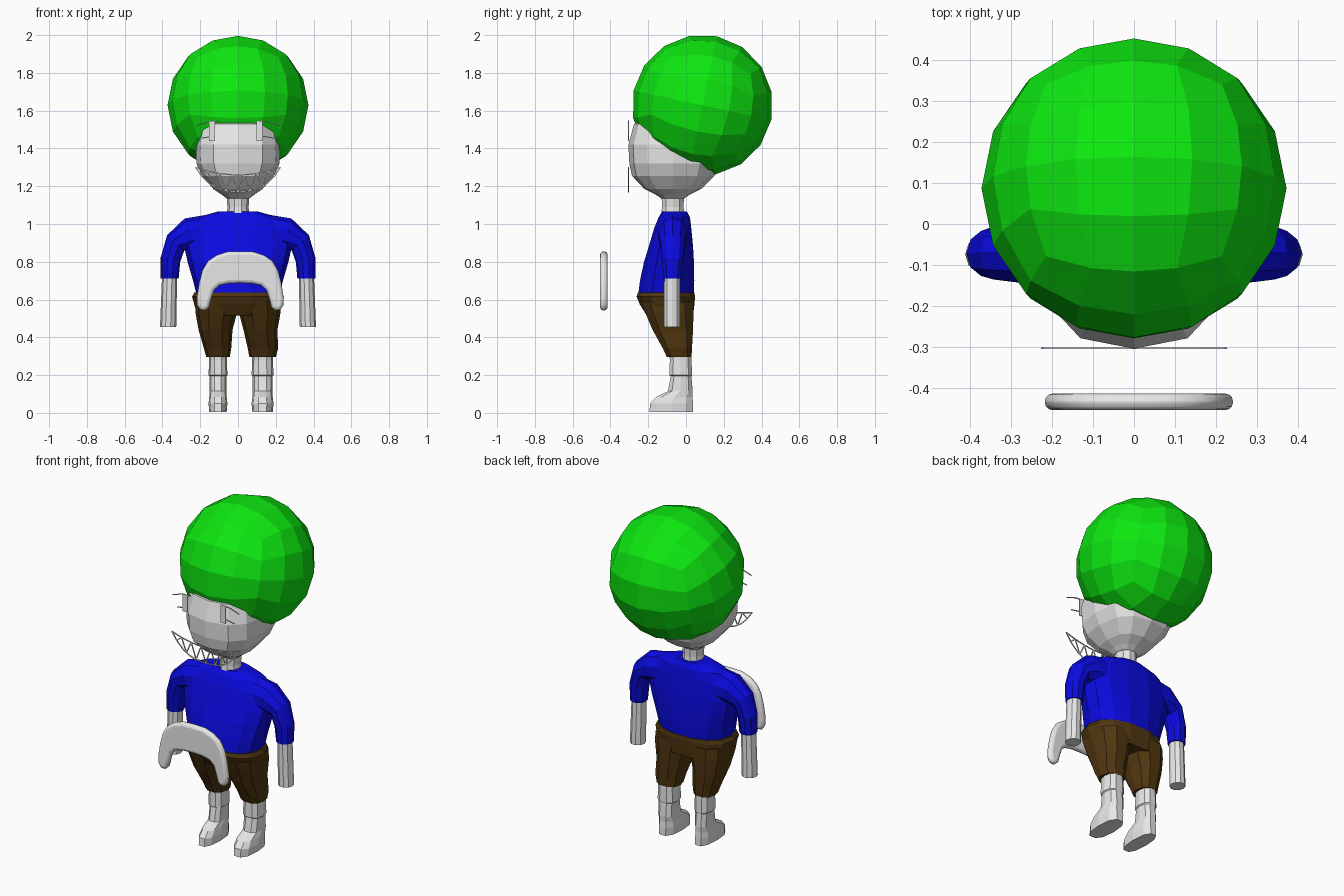
import bpy, bmesh, math
from mathutils import Matrix, Vector

cube = bpy.data.objects.get("Cube")
if cube:
    bpy.data.objects.remove(cube, do_unlink=True)


def material(name, rgb):
    m = bpy.data.materials.new(name)
    m.use_nodes = True
    m.diffuse_color = (*rgb, 1)
    m.node_tree.nodes["Principled BSDF"].inputs["Base Color"].default_value = (*rgb, 1)
    return m


GREEN = material("hair_green", (0.004, 0.8, 0.005))
BLUE = material("shirt_blue", (0.003, 0.003, 0.75))
BROWN = material("trouser_brown", (0.08, 0.036, 0.005))
GREY = material("pale_grey", (0.8, 0.8, 0.8))


def finish(name, bm, mat):
    bmesh.ops.recalc_face_normals(bm, faces=bm.faces)
    mesh = bpy.data.meshes.new(name)
    bm.to_mesh(mesh)
    bm.free()
    mesh.materials.append(mat)
    obj = bpy.data.objects.new(name, mesh)
    bpy.context.collection.objects.link(obj)
    return obj


def spow(v, p):
    return math.copysign(abs(v) ** p, v)


def loft(name, rings, mat, sides=12, power=1.0):
    """Skin rings given as (x, y, z, radius_x, radius_y, tilt in degrees)."""
    bm = bmesh.new()
    loops = []
    for x, y, z, rx, ry, *tilt in rings:
        t = math.radians(tilt[0]) if tilt else 0
        loop = []
        for i in range(sides):
            a = math.tau * i / sides
            u = rx * spow(math.cos(a), power)
            v = ry * spow(math.sin(a), power)
            loop.append(bm.verts.new((x + u * math.cos(t), y + v, z + u * math.sin(t))))
        loops.append(loop)
    for low, high in zip(loops, loops[1:]):
        for i in range(sides):
            j = (i + 1) % sides
            bm.faces.new((low[i], low[j], high[j], high[i]))
    bm.faces.new(loops[0])
    bm.faces.new(loops[-1])
    return finish(name, bm, mat)


def strips(name, lines, y, width, mat):
    """Thin flat bars along polylines of (x, z) points."""
    bm = bmesh.new()
    for line in lines:
        for (x0, z0), (x1, z1) in zip(line, line[1:]):
            a, b = Vector((x0, y, z0)), Vector((x1, y, z1))
            angle = -math.atan2(z1 - z0, x1 - x0)
            m = (Matrix.Translation((a + b) / 2) @ Matrix.Rotation(angle, 4, 'Y')
                 @ Matrix.Diagonal(((b - a).length, 0.004, width, 1)))
            bmesh.ops.create_cube(bm, size=1, matrix=m)
    return finish(name, bm, mat)


# Hair: tilted ball made from a subdivided cube
bm = bmesh.new()
bmesh.ops.create_cube(bm, size=2)
bmesh.ops.subdivide_edges(bm, edges=bm.edges[:], cuts=3, use_grid_fill=True)
for v in bm.verts:
    v.co = Vector([math.tan(c * math.pi / 4) for c in v.co]).normalized() * 0.373
hair = finish("hair", bm, GREEN)
hair.location = (0, 0.087, 1.629)
hair.rotation_euler.x = math.radians(-12)

# Head and neck
loft("head", [
    (0, -0.07, 1.135, 0.06, 0.06), (0, -0.07, 1.155, 0.085, 0.09),
    (0, -0.07, 1.185, 0.13, 0.15), (0, -0.068, 1.255, 0.19, 0.218),
    (0, -0.065, 1.32, 0.22, 0.235), (0, -0.065, 1.42, 0.225, 0.24),
    (0, -0.06, 1.53, 0.2, 0.215), (0, -0.05, 1.6, 0.1, 0.12)], GREY, 12, 0.78)
loft("neck", [(0, -0.07, 1.04, 0.06, 0.065), (0, -0.07, 1.09, 0.056, 0.06),
              (0, -0.07, 1.14, 0.06, 0.062)], GREY, 10)

# Toothy smile: two lip lines joined by a zigzag
def smile(steps, low):
    pts = []
    for i in range(steps + 1):
        s = 2 * i / steps - 1
        bottom = 1.17 + 0.13 * abs(s) ** 2.8
        top = 1.26 + 0.04 * s * s
        pts.append((0.225 * s, bottom if low(i) else top))
    return pts


strips("smile", [smile(12, lambda i: False), smile(12, lambda i: True),
                 smile(14, lambda i: i % 2)], -0.304, 0.006, GREY)

# Eyes and thin brow lines
for side, label in ((1, "left"), (-1, "right")):
    x = 0.115 if side > 0 else -0.137
    strips(label + "_eye", [[(x, 1.44), (x, 1.545)]], -0.304, 0.032, GREY)
    strips(label + "_brow", [[(side * 0.1, 1.545), (side * 0.16, 1.54), (side * 0.22, 1.52)],
                             [(side * 0.13, 1.465), (side * 0.19, 1.455)]],
           -0.304, 0.005, GREY)

# Shirt body
loft("shirt", [
    (0, -0.105, 0.635, 0.222, 0.15), (0, -0.1, 0.7, 0.238, 0.147),
    (0, -0.09, 0.8, 0.267, 0.135), (0, -0.08, 0.88, 0.285, 0.12),
    (0, -0.07, 0.98, 0.27, 0.1), (0, -0.062, 1.035, 0.215, 0.085),
    (0, -0.06, 1.065, 0.11, 0.068)], BLUE, 14, 0.88)

# Sleeves and arms
for side, label in ((1, "left"), (-1, "right")):
    sleeve = [(0.362, -0.072, 0.712, 0.048, 0.05, 0), (0.358, -0.072, 0.81, 0.053, 0.058, 12),
              (0.33, -0.071, 0.9, 0.061, 0.068, 42), (0.25, -0.07, 0.94, 0.095, 0.08, 70),
              (0.15, -0.068, 0.95, 0.1, 0.08, 85)]
    loft(label + "_sleeve",
         [(side * x, y, z, rx, ry, side * t) for x, y, z, rx, ry, t in sleeve], BLUE, 10)
    loft(label + "_arm", [(side * 0.37, -0.074, 0.455, 0.043, 0.045),
                          (side * 0.362, -0.074, 0.73, 0.04, 0.043)], GREY, 10)

# Trousers: hips with a waistband, then two legs with boots
loft("hips", [
    (0, -0.085, 0.515, 0.215, 0.125), (0, -0.1, 0.575, 0.232, 0.148),
    (0, -0.107, 0.615, 0.243, 0.158), (0, -0.105, 0.637, 0.232, 0.153)], BROWN, 14, 0.85)
for label, x, r in (("left", 0.13, 0.058), ("right", -0.106, 0.05)):
    s = 1 if x > 0 else -1
    loft(label + "_trouser_leg", [
        (x, -0.036, 0.295, r + 0.012, 0.068), (x + s * 0.002, -0.045, 0.34, r + 0.022, 0.08),
        (s * 0.119, -0.07, 0.44, 0.09, 0.112), (s * 0.115, -0.088, 0.53, 0.11, 0.133),
        (s * 0.112, -0.1, 0.59, 0.115, 0.145)], BROWN, 10, 0.85)
    loft(label + "_boot", [
        (x, -0.078, 0.005, r - 0.004, 0.121), (x, -0.076, 0.05, r, 0.118),
        (x, -0.062, 0.085, r - 0.004, 0.1), (x, -0.03, 0.115, r - 0.006, 0.068),
        (x, -0.026, 0.195, r - 0.006, 0.057), (x, -0.028, 0.2, r, 0.062),
        (x, -0.028, 0.28, r - 0.003, 0.06), (x, -0.03, 0.31, r - 0.003, 0.06)], GREY, 10, 0.8)

# Floating rounded arch in front of the body
half = [(0, 0.855), (0.07, 0.853), (0.125, 0.835), (0.17, 0.805), (0.2, 0.755), (0.217, 0.69),
        (0.23, 0.61), (0.228, 0.57), (0.212, 0.545), (0.185, 0.542), (0.165, 0.56),
        (0.152, 0.61), (0.138, 0.65), (0.11, 0.675), (0.06, 0.685), (0, 0.687)]
outline = half + [(-x, z) for x, z in half[-2:0:-1]]
bm = bmesh.new()
face = bm.faces.new([bm.verts.new((x + 0.012, -0.455, z)) for x, z in outline])
new = bmesh.ops.extrude_face_region(bm, geom=[face])["geom"]
bmesh.ops.translate(bm, vec=(0, 0.04, 0), verts=[g for g in new if isinstance(g, bmesh.types.BMVert)])
arch = finish("floating_arch", bm, GREY)
bevel = arch.modifiers.new("rounding", 'BEVEL')
bevel.width = 0.018
bevel.segments = 3
bevel.limit_method = 'ANGLE'
bevel.angle_limit = math.radians(60)
bpy.context.view_layer.objects.active = arch
arch.select_set(True)
bpy.ops.object.shade_smooth_by_angle(angle=math.radians(40))
